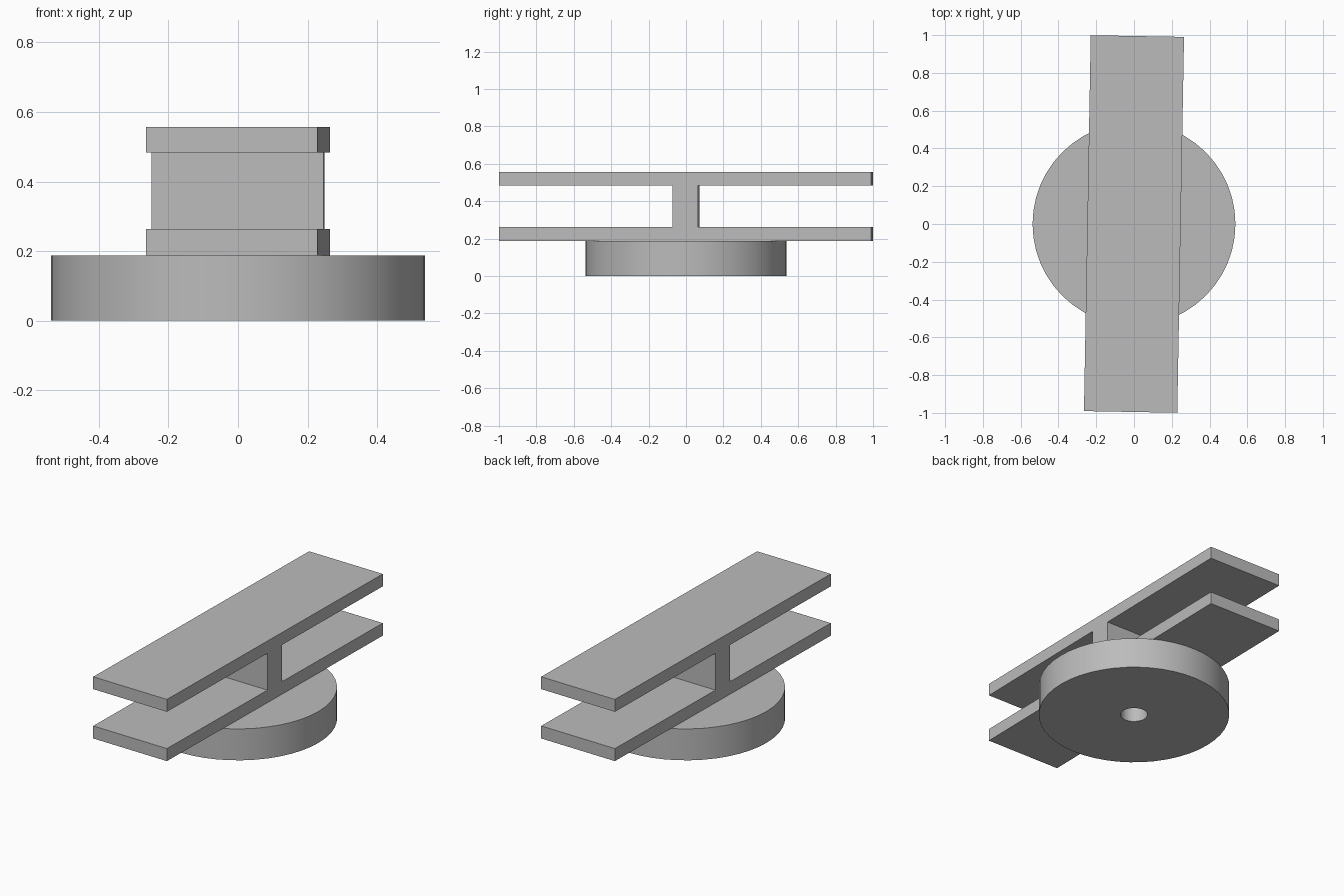
import bpy, math

cube = bpy.data.objects.get("Cube")
if cube:
    bpy.data.objects.remove(cube, do_unlink=True)

# Single grey material
GREY = (0.5, 0.5, 0.5, 1)
grey = bpy.data.materials.new("plain grey")
grey.use_nodes = True
grey.diffuse_color = GREY
grey.node_tree.nodes["Principled BSDF"].inputs["Base Color"].default_value = GREY

TURN = -0.018          # slight twist of the beam about z
WIDTH, LENGTH = 0.494, 1.99


def block(name, depth, low, high):
    bpy.ops.mesh.primitive_cube_add(size=1, location=(0, 0, (low + high) / 2),
                                    rotation=(0, 0, TURN))
    ob = bpy.context.object
    ob.name = name
    ob.scale = (WIDTH, depth, high - low)
    ob.data.materials.append(grey)
    return ob


def disc(name, radius, low, high, sides):
    bpy.ops.mesh.primitive_cylinder_add(vertices=sides, radius=radius, depth=high - low,
                                        location=(0, 0, (low + high) / 2))
    ob = bpy.context.object
    ob.name = name
    ob.data.materials.append(grey)
    return ob


# Beam: two flat plates joined by a central web
block("lower_plate", LENGTH, 0.188, 0.263)
block("upper_plate", LENGTH, 0.483, 0.557)
block("centre_web", 0.136, 0.263, 0.483)

# Round base with a bore through it
base = disc("round_base", 0.537, 0, 0.188, 48)
bore = disc("bore_cutter", 0.076, -0.1, 0.3, 24)
cut = base.modifiers.new("bore", 'BOOLEAN')
cut.operation = 'DIFFERENCE'
cut.solver = 'EXACT'
cut.object = bore
bpy.ops.object.select_all(action='DESELECT')
base.select_set(True)
bpy.context.view_layer.objects.active = base
bpy.ops.object.modifier_apply(modifier=cut.name)
bpy.data.objects.remove(bore, do_unlink=True)
bpy.ops.object.shade_smooth_by_angle(angle=math.radians(30))
